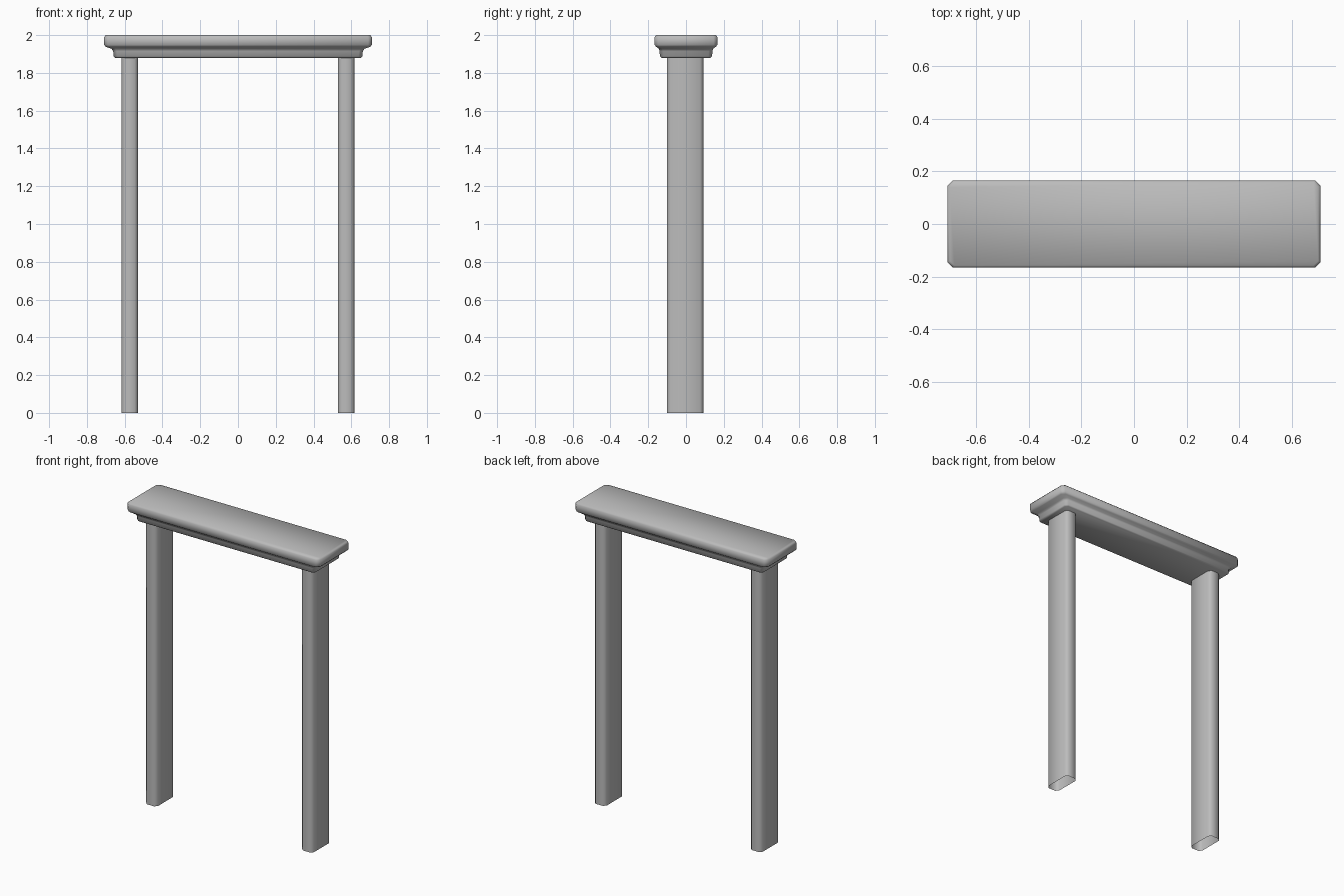
import bpy, bmesh, math

cube = bpy.data.objects.get("Cube")
if cube:
    bpy.data.objects.remove(cube, do_unlink=True)

stone = bpy.data.materials.new("grey_stone")
stone.use_nodes = True
GREY = (0.5, 0.5, 0.5, 1)
stone.diffuse_color = GREY
stone.node_tree.nodes["Principled BSDF"].inputs["Base Color"].default_value = GREY


def ring(bm, hx, hy, c, z, cx=0.0, cy=0.0):
    """Rectangle with chamfered corners at height z."""
    pts = []
    for sx, sy in ((1, 1), (-1, 1), (-1, -1), (1, -1)):
        pair = [(hx, hy - c), (hx - c, hy)]
        if sx * sy < 0:
            pair.reverse()
        pts += [(sx * x, sy * y) for x, y in pair]
    return [bm.verts.new((cx + x, cy + y, z)) for x, y in pts]


def loft(name, rings, capped, centre=(0, 0)):
    """Join stacked rings (half x, half y, chamfer, z) into one part."""
    bm = bmesh.new()
    loops = [ring(bm, *r, *centre) for r in rings]
    for low, high in zip(loops, loops[1:]):
        for i in range(8):
            j = (i + 1) % 8
            bm.faces.new((low[i], low[j], high[j], high[i]))
    if capped:
        bm.faces.new(loops[0][::-1])
        bm.faces.new(loops[-1])
    mesh = bpy.data.meshes.new(name)
    bm.to_mesh(mesh)
    bm.free()
    mesh.materials.append(stone)
    obj = bpy.data.objects.new(name, mesh)
    bpy.context.collection.objects.link(obj)
    bpy.ops.object.select_all(action="DESELECT")
    obj.select_set(True)
    bpy.context.view_layer.objects.active = obj
    bpy.ops.object.shade_smooth_by_angle(angle=math.radians(50))
    return obj


# Moulded lintel: narrow lower band, cove, wide slab
loft("lintel", [
    (0.65, 0.13, 0.015, 1.88),
    (0.658, 0.138, 0.02, 1.887),
    (0.661, 0.14, 0.02, 1.915),
    (0.67, 0.144, 0.02, 1.928),
    (0.70, 0.158, 0.02, 1.938),
    (0.709, 0.166, 0.02, 1.948),
    (0.709, 0.166, 0.02, 1.99),
    (0.70, 0.158, 0.018, 2.0),
], True)

# Hollow posts, open at the foot
for side, x in (("left", 0.573), ("right", -0.573)):
    loft(side + "_post", [(0.043, 0.096, 0.017, 0), (0.043, 0.096, 0.017, 1.88)],
         False, (x, -0.004))
